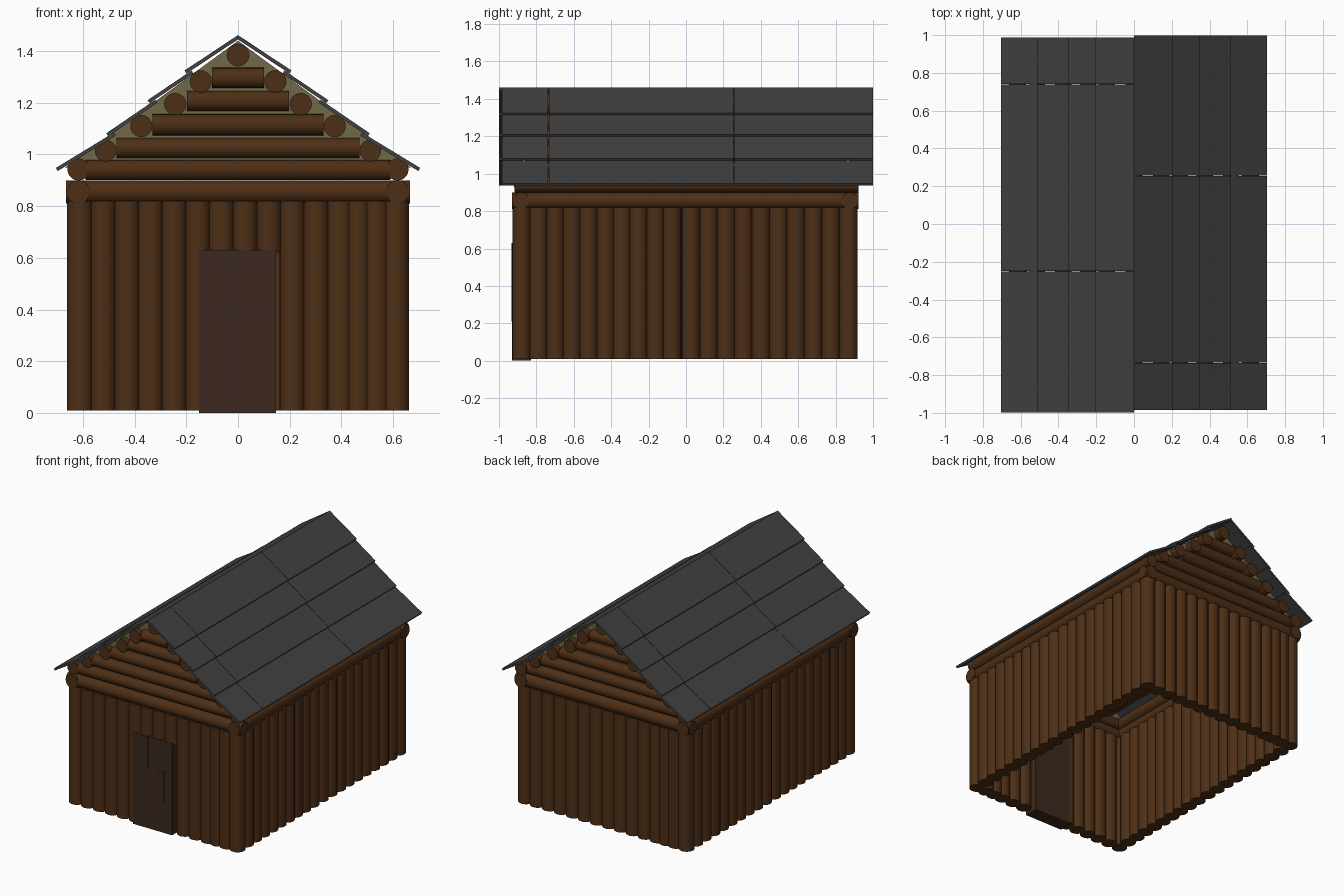
import bpy, bmesh, math
from mathutils import Vector, Matrix

if "Cube" in bpy.data.objects:
    bpy.data.objects.remove(bpy.data.objects["Cube"])


def material(name, rgb):
    m = bpy.data.materials.new(name)
    m.diffuse_color = (*rgb, 1)
    m.use_nodes = True
    m.node_tree.nodes["Principled BSDF"].inputs["Base Color"].default_value = m.diffuse_color
    return m


WOOD = material("log_brown", (0.075, 0.028, 0.008))
DOOR = material("door_brown", (0.045, 0.022, 0.014))
SLATE = material("roof_grey", (0.052, 0.052, 0.052))
OLIVE = material("gable_olive", (0.16, 0.14, 0.065))


def finish(name, bm, mat, smooth=False):
    bmesh.ops.recalc_face_normals(bm, faces=bm.faces)
    mesh = bpy.data.meshes.new(name)
    bm.to_mesh(mesh)
    bm.free()
    mesh.materials.append(mat)
    ob = bpy.data.objects.new(name, mesh)
    bpy.context.collection.objects.link(ob)
    if smooth:
        bpy.ops.object.select_all(action='DESELECT')
        ob.select_set(True)
        bpy.context.view_layer.objects.active = ob
        bpy.ops.object.shade_smooth_by_angle(angle=math.radians(40))
    return ob


def logs(name, items):
    """items: (start, end, radius) for each round log"""
    bm = bmesh.new()
    for a, b, r in items:
        a, b = Vector(a), Vector(b)
        d = b - a
        rot = Vector((0, 0, 1)).rotation_difference(d).to_matrix().to_4x4()
        bmesh.ops.create_cone(bm, cap_ends=True, segments=20, radius1=r, radius2=r,
                              depth=d.length, matrix=Matrix.Translation((a + b) / 2) @ rot)
    return finish(name, bm, WOOD, True)


def prism(bm, profile, y0, y1):
    """extrude an x-z profile along y"""
    ends = [[bm.verts.new((x, y, z)) for x, z in profile] for y in (y0, y1)]
    n = len(profile)
    bm.faces.new(ends[0])
    bm.faces.new(ends[1][::-1])
    for i in range(n):
        j = (i + 1) % n
        bm.faces.new((ends[0][i], ends[0][j], ends[1][j], ends[1][i]))


# upright wall logs
BOTTOM, TOP, R = 0.01, 0.82, 0.05
DOOR_TOP = 0.63


def upright(x, y, z0=BOTTOM):
    return ((x, y, z0), (x, y, TOP), R)


side_y = [-0.878 + 0.0892 * i for i in range(10)] + [0.027 + 0.0934 * i for i in range(10)]
front_x = [-0.613 + 0.0915 * i for i in range(1, 12)] + [0.465, 0.535]
for side, s in (("left", -1), ("right", 1)):
    logs(side + "_wall", [upright(s * 0.612, y) for y in side_y])
logs("front_wall", [upright(x, -0.878, DOOR_TOP - 0.01 if abs(x - 0.03) < 0.12 else BOTTOM)
                    for x in front_x])
logs("back_wall", [upright(-x, 0.868) for x in front_x])

# horizontal gable logs: half length, height, radius
gable = [(0.665, 0.855, 0.045), (0.59, 0.94, 0.039), (0.47, 1.025, 0.039),
         (0.33, 1.115, 0.041), (0.198, 1.207, 0.039), (0.1, 1.297, 0.039)]
for name, y in (("front_gable_logs", -0.882), ("back_gable_logs", 0.875)):
    logs(name, [((-w, y, z), (w, y, z), r) for w, z, r in gable])

# lengthwise logs that carry the roof
purlins = [(0.618, 0.855, 0.045), (0.617, 0.942, 0.043), (0.512, 1.015, 0.042),
           (0.374, 1.11, 0.043), (0.243, 1.195, 0.043), (0.144, 1.283, 0.043)]
for side, s in (("left", -1), ("right", 1)):
    logs(side + "_purlins", [((s * x, -0.93 if i == 0 else -0.916, z), (s * x, 0.922, z), r)
                             for i, (x, z, r) in enumerate(purlins)])
logs("ridge_log", [((0, -0.916, 1.385), (0, 0.922, 1.385), 0.044)])

# olive panels behind the gable logs
for name, y in (("front_gable_panel", -0.872), ("back_gable_panel", 0.862)):
    bm = bmesh.new()
    prism(bm, [(-0.67, 0.95), (0.67, 0.95), (0, 1.44)], y, y + 0.01)
    finish(name, bm, OLIVE)

# overlapping roof boards: top and bottom of each row's outer face
rows = [((0, 1.462), (0.207, 1.325)), ((0.18, 1.325), (0.35, 1.21)),
        ((0.32, 1.212), (0.51, 1.082)), ((0.48, 1.085), (0.705, 0.948))]
THICK, GAP = 0.014, 0.003
spans = {"left": (-1, [-1.0, -0.25, 0.74, 0.99]),
         "right": (1, [-0.985, -0.735, 0.255, 1.0])}
for side, (s, ys) in spans.items():
    bm = bmesh.new()
    for (x0, z0), (x1, z1) in rows:
        d = Vector((x1 - x0, z1 - z0)).normalized()
        nx, nz = d.y * THICK, -d.x * THICK
        inner0 = (0, z0 - THICK * 1.2) if x0 == 0 else (x0 + nx, z0 + nz)
        profile = [(x0, z0), (x1, z1), (x1 + nx, z1 + nz), inner0]
        for a, b in zip(ys, ys[1:]):
            prism(bm, [(s * x, z) for x, z in profile], a + GAP / 2, b - GAP / 2)
    finish(side + "_roof_boards", bm, SLATE)

# door planks: x range, z range, front face
bm = bmesh.new()
planks = [(-0.15, -0.09, 0, 0.63, -0.929), (-0.09, -0.033, 0, 0.42, -0.929),
          (-0.09, -0.033, 0.42, 0.63, -0.934), (-0.033, 0.03, 0, 0.63, -0.929),
          (0.03, 0.09, 0, 0.21, -0.929), (0.03, 0.09, 0.21, 0.42, -0.932),
          (0.03, 0.09, 0.42, 0.63, -0.929), (0.09, 0.148, 0, 0.63, -0.929)]
for x0, x1, z0, z1, y in planks:
    prism(bm, [(x0, z0), (x1, z0), (x1, z1), (x0, z1)], y, -0.83)
finish("door", bm, DOOR)
